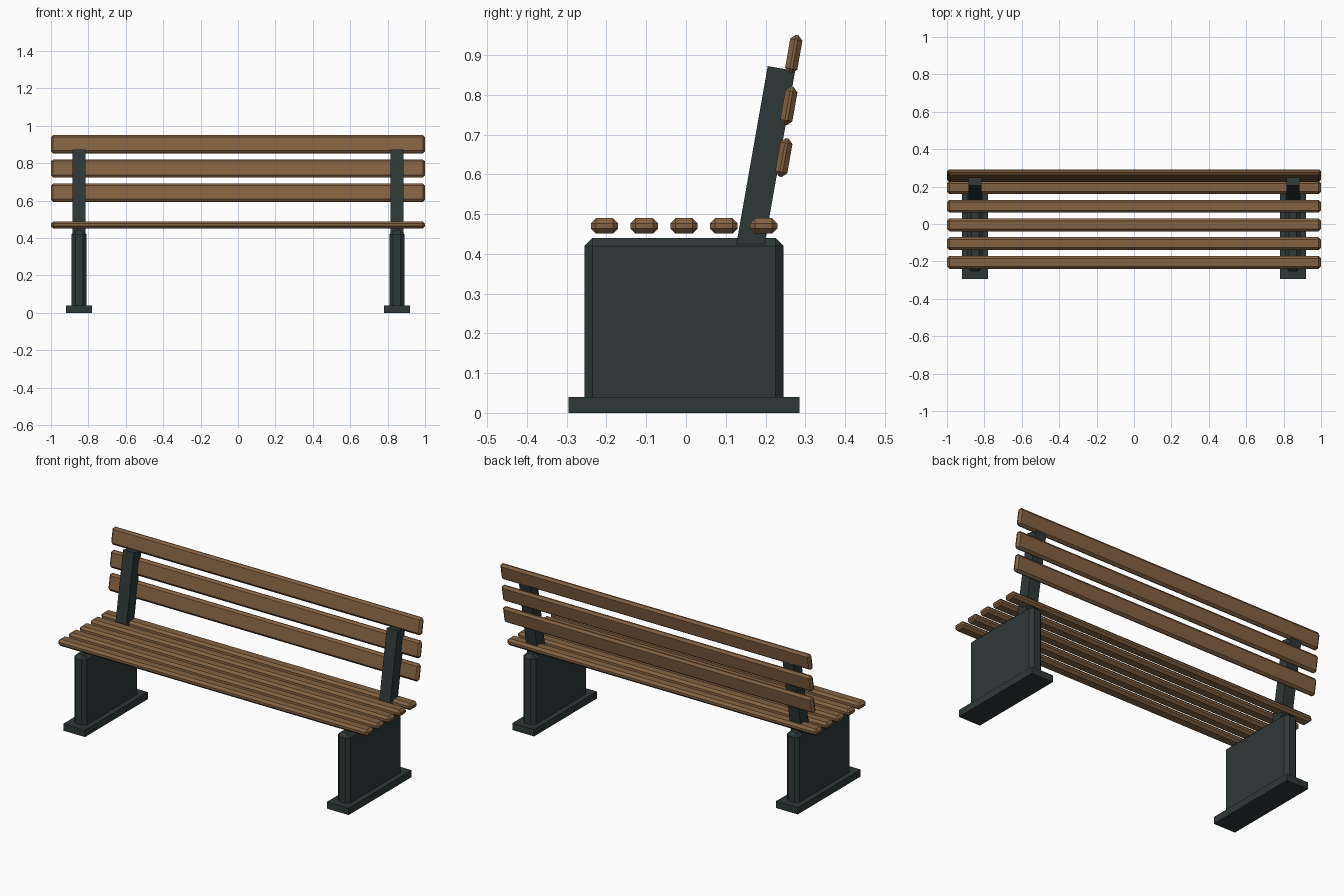
import bpy, math
from mathutils import Matrix

if "Cube" in bpy.data.objects:
    bpy.data.objects.remove(bpy.data.objects["Cube"])


def material(name, rgb):
    m = bpy.data.materials.new(name)
    m.diffuse_color = (*rgb, 1)
    m.use_nodes = True
    m.node_tree.nodes["Principled BSDF"].inputs["Base Color"].default_value = m.diffuse_color
    return m


wood = material("warm_wood", (0.235, 0.123, 0.055))
iron = material("dark_iron", (0.028, 0.039, 0.039))
TILT = math.radians(-10)   # backrest leans towards +y


def box(name, center, size, mat, chamfer=0, tilt=0):
    """Box with applied size, optional chamfered edges and backward lean."""
    bpy.ops.mesh.primitive_cube_add(size=1, location=center)
    ob = bpy.context.object
    ob.name = name
    ob.data.transform(Matrix.Diagonal((*size, 1)))
    ob.rotation_euler.x = tilt
    ob.data.materials.append(mat)
    if chamfer:
        b = ob.modifiers.new("chamfer", "BEVEL")
        b.width = chamfer
        b.segments = 1
    return ob


# Seat slats, running the full length
for i in range(5):
    box(f"seat_slat_{i + 1}", (0, -0.205 + 0.1 * i, 0.47),
        (2, 0.069, 0.039), wood, 0.013)

# Backrest slats, leaning back
for i in range(3):
    box(f"back_slat_{i + 1}", (0, 0.246 + 0.0125 * i, 0.642 + 0.13 * i),
        (2, 0.031, 0.098), wood, 0.012, TILT)

# Two end supports: foot plate, leg panel and leaning upright
for side, x in (("left", -0.85), ("right", 0.85)):
    box(f"{side}_foot", (x, -0.005, 0.02), (0.14, 0.58, 0.04), iron)
    box(f"{side}_leg_panel", (x, -0.005, 0.225), (0.08, 0.5, 0.43), iron, 0.02)
    box(f"{side}_upright", (x, 0.2005, 0.642), (0.07, 0.07, 0.455), iron, 0, TILT)
